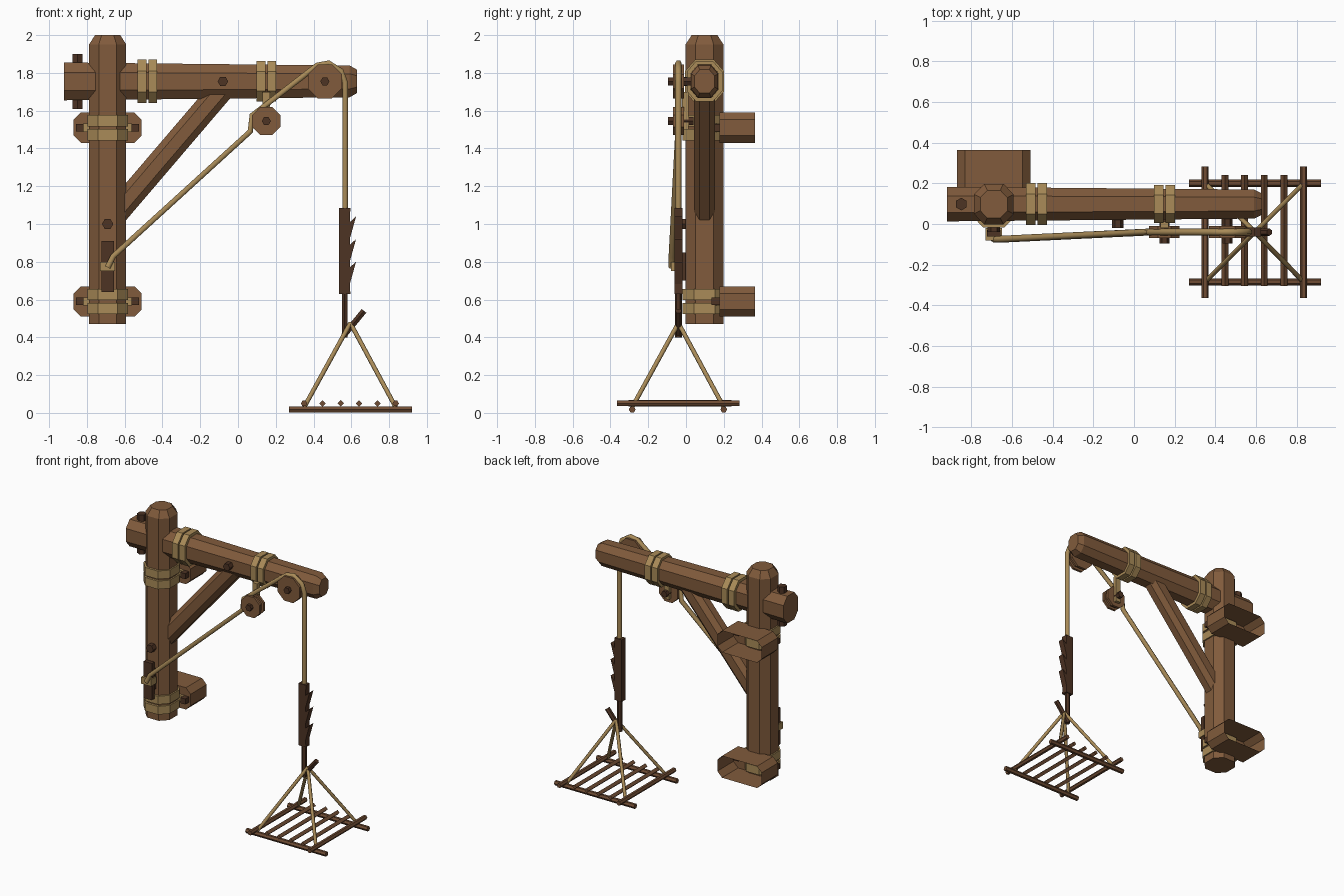
import bpy, bmesh, math
from mathutils import Vector

cube = bpy.data.objects.get("Cube")
if cube:
    bpy.data.objects.remove(cube, do_unlink=True)


def material(name, rgb):
    m = bpy.data.materials.new(name)
    m.use_nodes = True
    m.diffuse_color = (*rgb, 1)
    m.node_tree.nodes["Principled BSDF"].inputs["Base Color"].default_value = (*rgb, 1)
    return m


WOOD = material("brown wood", (0.22, 0.105, 0.045))
STICK = material("stick wood", (0.16, 0.072, 0.033))
DARK = material("dark wood", (0.075, 0.033, 0.017))
ROPE = material("tan rope", (0.40, 0.26, 0.098))


def finish(name, bm, mat):
    bmesh.ops.recalc_face_normals(bm, faces=bm.faces)
    mesh = bpy.data.meshes.new(name)
    bm.to_mesh(mesh)
    bm.free()
    mesh.materials.append(mat)
    ob = bpy.data.objects.new(name, mesh)
    bpy.context.collection.objects.link(ob)
    return ob


def octa(a, b, k=0.48):
    """Chamfered rectangle with half sizes a and b."""
    return [(a, -b * k), (a, b * k), (a * k, b), (-a * k, b),
            (-a, b * k), (-a, -b * k), (-a * k, -b), (a * k, -b)]


def ngon(n, r):
    return [(r * math.cos(math.tau * i / n), r * math.sin(math.tau * i / n)) for i in range(n)]


def loft(name, start, end, profile, mat, stations=((0, 1), (1, 1)), open_end=False):
    """Sweep a profile from start to end, scaled at each station."""
    start, end = Vector(start), Vector(end)
    d = (end - start).normalized()
    ref = Vector((0, 1, 0)) if abs(d.y) < 0.9 else Vector((1, 0, 0))
    v = d.cross(ref).normalized()
    u = v.cross(d)
    bm = bmesh.new()
    rings = [[bm.verts.new(start.lerp(end, t) + (u * p + v * q) * s) for p, q in profile]
             for t, s in stations]
    n = len(profile)
    for r0, r1 in zip(rings, rings[1:]):
        for i in range(n):
            j = (i + 1) % n
            bm.faces.new((r0[i], r0[j], r1[j], r1[i]))
    bm.faces.new(rings[0])
    if not open_end:
        bm.faces.new(rings[-1])
    return finish(name, bm, mat)


def box(name, lo, hi, mat):
    bm = bmesh.new()
    bmesh.ops.create_cube(bm, size=1)
    for vert in bm.verts:
        vert.co = [l + (h - l) * (c + 0.5) for l, h, c in zip(lo, hi, vert.co)]
    return finish(name, bm, mat)


def rope(name, points, radius):
    curve = bpy.data.curves.new(name, "CURVE")
    curve.dimensions = "3D"
    curve.bevel_depth = radius
    curve.bevel_resolution = 1
    curve.use_fill_caps = True
    spline = curve.splines.new("POLY")
    spline.points.add(len(points) - 1)
    for p, co in zip(spline.points, points):
        p.co = (*co, 1)
    curve.materials.append(ROPE)
    ob = bpy.data.objects.new(name, curve)
    bpy.context.collection.objects.link(ob)


PX, CY, BZ = -0.69, 0.098, 1.755   # post x, timber depth, beam height
RY = -0.04                         # depth of the hoisting rope

# Timber frame
loft("post", (PX, CY, 0.47), (PX, CY, 2), octa(0.1, 0.098), WOOD,
     ((0, 1), (0.968, 1), (1, 0.68)))
loft("beam", (-0.92, CY, BZ), (0.63, CY, BZ), octa(0.085, 0.1), WOOD,
     ((0, 1), (0.975, 0.84), (1, 0.62)))
loft("brace", (-0.66, CY, 1.04), (-0.06, CY, 1.742), octa(0.056, 0.064), WOOD)

# Pegs
loft("beam_pin", (-0.85, CY, 1.61), (-0.85, CY, 1.9), ngon(6, 0.031), DARK)
loft("beam_peg", (-0.08, -0.02, BZ), (-0.08, 0.05, BZ), ngon(6, 0.028), DARK)
loft("post_peg", (PX, -0.04, 1), (PX, 0.03, 1), ngon(6, 0.03), DARK)

# Rope lashings around the beam
for name, x0, a, b in (("inner_lashing", -0.48, 0.103, 0.115), ("outer_lashing", 0.15, 0.094, 0.107)):
    for s in (-1, 1):
        x = x0 + s * 0.028
        loft(name, (x - 0.023, CY, BZ), (x + 0.023, CY, BZ), octa(a, b), ROPE)

# Wall brackets, open at the wall side, lashed to the post
for z in (1.51, 0.59):
    loft("wall_bracket", (PX, 0.178, z), (PX, 0.365, z),
         [(0.18, -0.042), (0.18, 0.042), (0.142, 0.08), (-0.142, 0.08),
          (-0.18, 0.042), (-0.18, -0.042), (-0.142, -0.08), (0.142, -0.08)], WOOD, open_end=True)
    for s in (-1, 1):
        loft("post_lashing", (PX, CY, z + s * 0.037 - 0.03), (PX, CY, z + s * 0.037 + 0.03),
             octa(0.116, 0.108), ROPE)
        x = PX + s * 0.147
        box("bracket_peg", (x - 0.02, 0.135, z - 0.02), (x + 0.02, 0.2, z + 0.02), DARK)
    box("bracket_strap", (PX - 0.13, 0.155, z - 0.022), (PX + 0.13, 0.177, z + 0.022), ROPE)

# Cleat with the rope tied round it
box("cleat_foot", (PX - 0.025, -0.035, 0.7), (PX + 0.025, 0.01, 0.85), DARK)
box("cleat", (PX - 0.033, -0.062, 0.64), (PX + 0.033, -0.03, 0.91), DARK)
box("cleat_wrap", (PX - 0.04, -0.08, 0.75), (PX + 0.04, -0.02, 0.8), ROPE)

# Pulleys
for name, x, z, r in (("lower_pulley", 0.15, 1.545, 0.075), ("upper_pulley", 0.46, BZ, 0.09)):
    side = octa(r, r, 0.414)
    for y in (-0.07, -0.027):
        loft(name + "_cheek", (x, y, z), (x, y + 0.017, z), side, WOOD)
    loft(name + "_hub", (x, -0.06, z), (x, -0.02, z), octa(r * 0.8, r * 0.8, 0.414), WOOD)
    loft(name + "_axle", (x, -0.095, z), (x, 0.04, z), ngon(6, 0.024), DARK)
box("pulley_hanger", (0.13, -0.02, 1.5), (0.17, 0.012, 1.7), ROPE)

# Hoisting rope
rope("hoist_rope", [(-0.69, -0.075, 0.77), (-0.66, -0.075, 0.83), (0.065, RY, 1.49),
                    (0.075, RY, 1.575), (0.38, RY, 1.81), (0.42, RY, 1.84), (0.48, RY, 1.852),
                    (0.545, RY, 1.81), (0.567, RY, 1.75), (0.567, RY, 1.07)], 0.017)

# Toothed hanger
outline = [(0.535, 0.63), (0.535, 1.085), (0.595, 1.085)]
for tip in (1.04, 0.92, 0.8):
    outline += [(0.592, tip - 0.03), (0.625, tip), (0.592, tip - 0.118)]
outline += [(0.595, 0.63)]
bm = bmesh.new()
face = bm.faces.new([bm.verts.new((x, RY - 0.022, z)) for x, z in outline])
ext = bmesh.ops.extrude_face_region(bm, geom=[face])["geom"]
bmesh.ops.translate(bm, vec=(0, 0.044, 0),
                    verts=[g for g in ext if isinstance(g, bmesh.types.BMVert)])
finish("toothed_hanger", bm, DARK)
loft("hanger_rod", (0.565, RY, 0.4), (0.565, RY, 0.66), ngon(6, 0.018), DARK)
loft("hook_toggle", (0.56, RY, 0.41), (0.667, RY, 0.54), ngon(6, 0.018), DARK)

# Slung platform of sticks
for y in (-0.285, 0.2):
    loft("platform_rail", (0.27, y, 0.018), (0.92, y, 0.018), ngon(6, 0.018), STICK)
    for x in (0.35, 0.835):
        rope("sling_rope", [(x, y, 0.03), (0.595, RY, 0.475)], 0.012)
for i in range(6):
    x = 0.35 + i * 0.097
    outer = i in (0, 5)
    y0, y1 = (-0.365, 0.283) if outer else (-0.305, 0.24)
    loft("platform_stick", (x, y0, 0.05), (x, y1, 0.05), ngon(6 if outer else 4, 0.017), STICK)
